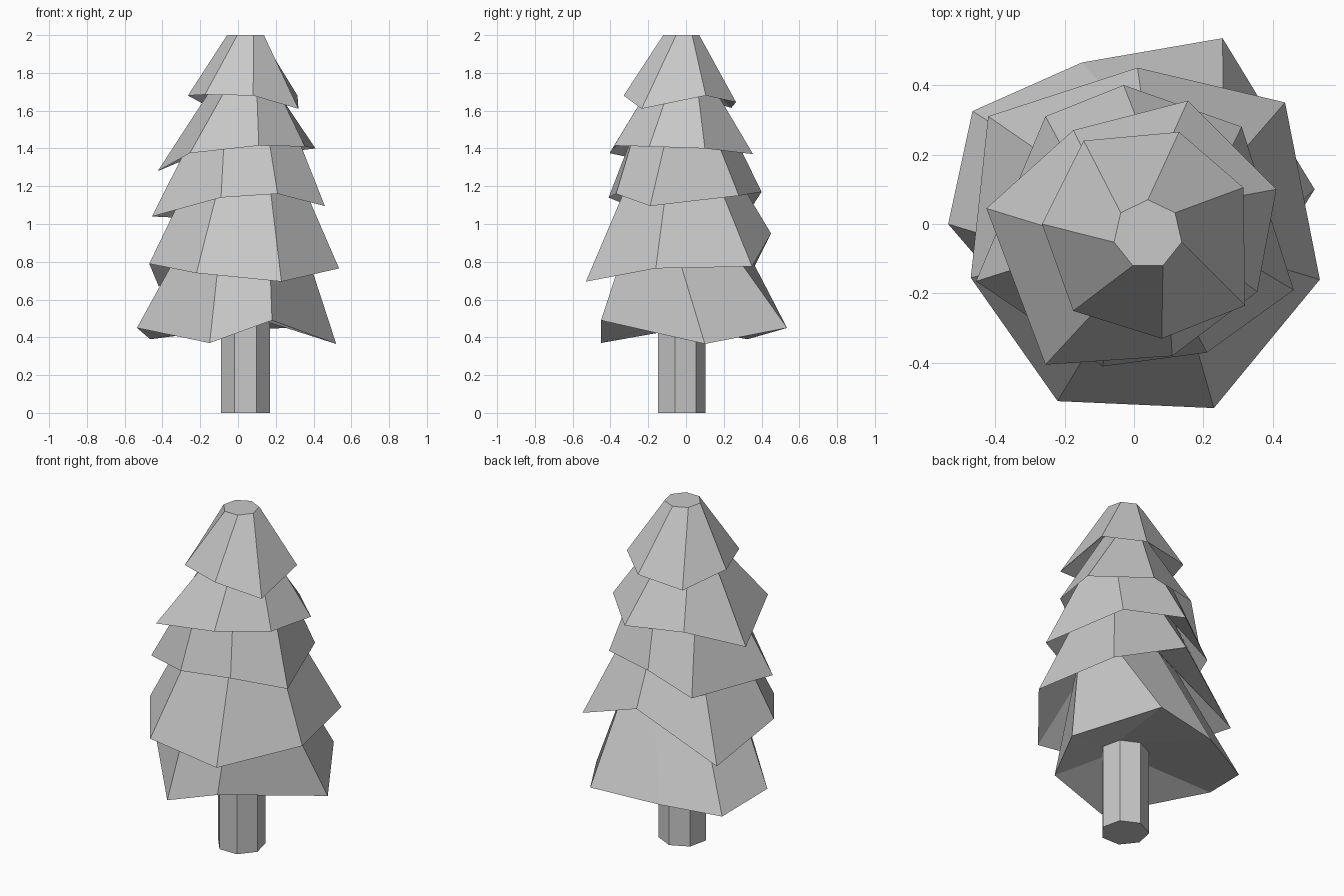
import bpy
import bmesh
from math import cos, sin, tau

SIDES = 7
AXIS_X, AXIS_Y = 0.04, -0.03

default_cube = bpy.data.objects.get("Cube")
if default_cube:
    bpy.data.objects.remove(default_cube, do_unlink=True)


def make_material(name, colour):
    material = bpy.data.materials.new(name)
    material.use_nodes = True
    material.diffuse_color = colour
    shader = material.node_tree.nodes["Principled BSDF"]
    shader.inputs["Base Color"].default_value = colour
    shader.inputs["Roughness"].default_value = 0.9
    return material


def regular_ring(radius, height):
    """Regular polygon around the trunk axis, one corner pointing to the back."""
    points = []
    for step in range(SIDES):
        angle = tau / 4 + tau * step / SIDES
        points.append((AXIS_X + radius * cos(angle),
                       AXIS_Y + radius * sin(angle),
                       height))
    return points


def skin_rings(name, rings, material, close_bottom=False, close_top=False):
    """Flat shaded skin over a stack of rings, following the outline upwards."""
    bm = bmesh.new()
    loops = [[bm.verts.new(point) for point in ring] for ring in rings]
    for first, second in zip(loops, loops[1:]):
        for step in range(SIDES):
            following = (step + 1) % SIDES
            bm.faces.new((first[step], first[following],
                          second[following], second[step]))
    if close_bottom:
        bm.faces.new(list(reversed(loops[0])))
    if close_top:
        bm.faces.new(loops[-1])
    mesh = bpy.data.meshes.new(name)
    bm.to_mesh(mesh)
    bm.free()
    mesh.materials.append(material)
    part = bpy.data.objects.new(name, mesh)
    bpy.context.scene.collection.objects.link(part)


grey = make_material("light_grey", (0.58, 0.58, 0.58, 1))

# Trunk
trunk_top = regular_ring(0.132, 0.5)
skin_rings("trunk", [regular_ring(0.132, 0), trunk_top], grey, close_bottom=True)

# Ragged lower rim of each foliage tier, counter-clockwise from the back
bottom_rim = [(-.15, .465, .43), (-.465, .325, .39), (-.535, 0, .45), (-.15, -.45, .37),
              (.18, -.45, .49), (.52, .1, .365), (.255, .535, .45)]
lower_rim = [(.01, .45, .95), (-.42, .31, .67), (-.47, -.155, .79), (-.22, -.51, .74),
             (.23, -.53, .695), (.535, -.16, .765), (.435, .35, .775)]
middle_rim = [(-.03, .4, 1.17), (-.255, .31, 1.03), (-.455, -.165, 1.04), (-.09, -.41, 1.14),
              (.21, -.37, 1.16), (.46, -.19, 1.095), (.31, .28, 1.15)]
upper_rim = [(.155, .355, 1.37), (-.175, .27, 1.385), (-.425, .045, 1.28), (-.255, -.405, 1.375),
             (.11, -.38, 1.415), (.355, -.195, 1.41), (.41, .1, 1.4)]
crown_rim = [(.13, .265, 1.645), (-.145, .24, 1.615), (-.265, 0, 1.68), (-.175, -.25, 1.685),
             (.08, -.33, 1.68), (.32, -.235, 1.61), (.315, .105, 1.68)]

# Foliage tiers: name, rim, radius and height of the regular top
tiers = [
    ("bottom_foliage", bottom_rim, 0.28, 1),
    ("lower_foliage", lower_rim, 0.27, 1.3),
    ("middle_foliage", middle_rim, 0.25, 1.54),
    ("upper_foliage", upper_rim, 0.13, 1.8),
    ("crown_foliage", crown_rim, 0.1, 2),
]

# Each tier hangs from the ring below it, flares to its rim and narrows again
neck = trunk_top
for name, rim, radius, height in tiers:
    top = regular_ring(radius, height)
    skin_rings(name, [neck, rim, top], grey, close_top=(rim is crown_rim))
    neck = top
